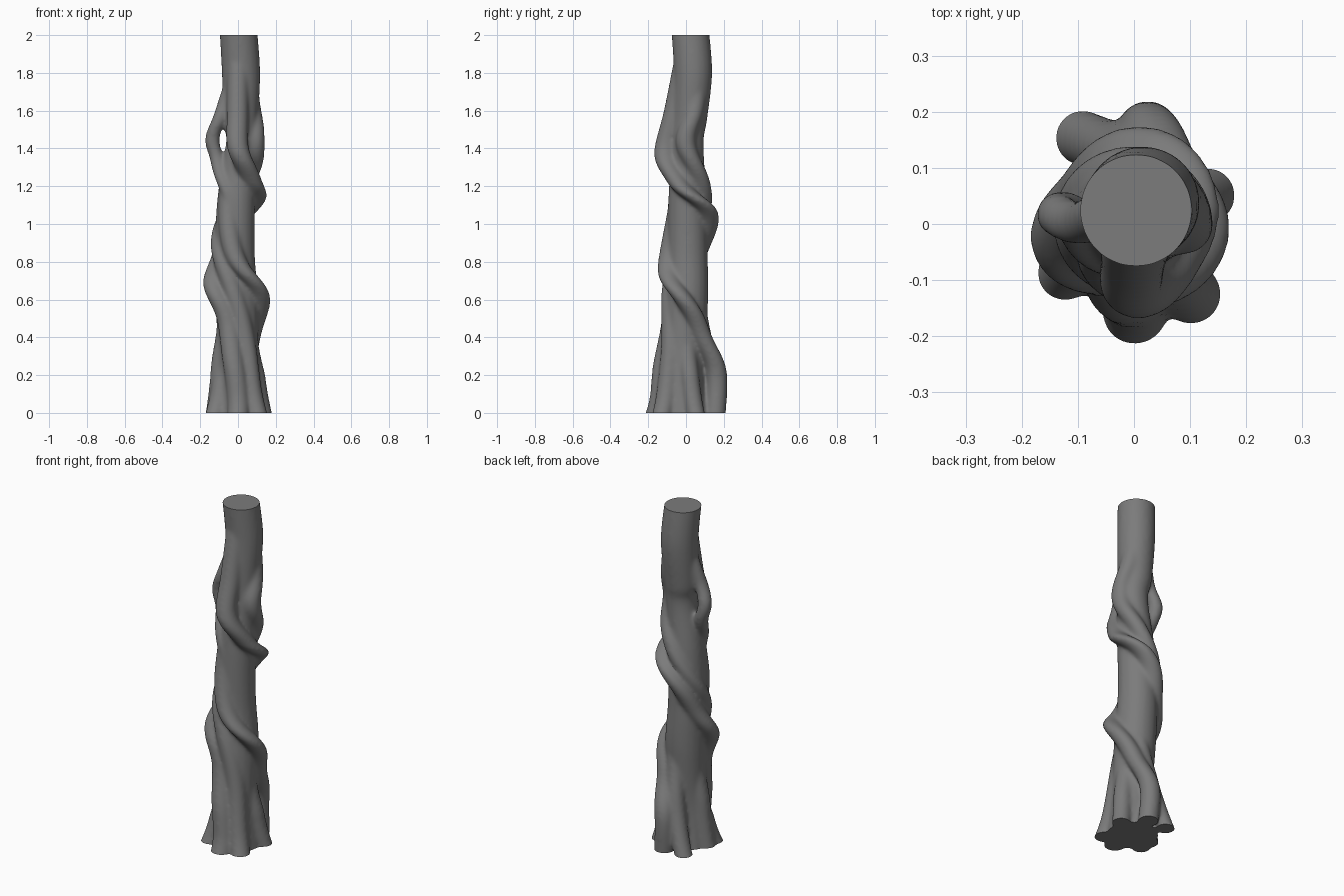
import bpy, bmesh, math

if "Cube" in bpy.data.objects:
    bpy.data.objects.remove(bpy.data.objects["Cube"])

SEG = 20


def spline(keys, steps=10):
    """Catmull-Rom interpolation through tuples of numbers."""
    out = []
    for i in range(len(keys) - 1):
        a, b = keys[max(i - 1, 0)], keys[i]
        c, d = keys[i + 1], keys[min(i + 2, len(keys) - 1)]
        for s in range(steps):
            t = s / steps
            out.append([0.5 * (2 * q + (r - p) * t + (2 * p - 5 * q + 4 * r - u) * t * t
                               + (3 * q - p - 3 * r + u) * t ** 3)
                        for p, q, r, u in zip(a, b, c, d)])
    out.append(keys[-1])
    return out


def loft(bm, sections):
    """Closed tube through level circles (z, x, y, radius)."""
    rings = []
    for z, x, y, rad in sections:
        turn = [math.tau * k / SEG for k in range(SEG)]
        rings.append([bm.verts.new((x + rad * math.cos(a), y + rad * math.sin(a), z))
                      for a in turn])
    for lo, hi in zip(rings, rings[1:]):
        for k in range(SEG):
            n = (k + 1) % SEG
            bm.faces.new((lo[k], lo[n], hi[n], hi[k]))
    bm.faces.new(rings[0])
    bm.faces.new(rings[-1])


def strand(bm, rad, *keys):
    """Vine winding round the axis; key = (z, angle in degrees, distance)."""
    loft(bm, [(z, d * math.cos(math.radians(a)), d * math.sin(math.radians(a)), rad)
              for z, a, d in spline(keys)])


def root(bm, top, top_angle, foot_angle, reach):
    """Root that emerges from the trunk at height top and flares out to the ground."""
    keys = []
    for i in range(7):
        t = i / 6
        keys.append((top * (1 - t) - 0.04 * t,
                     top_angle + (foot_angle - top_angle) * t,
                     0.045 + 0.035 * min(1, 2 * t) + (reach - 0.08) * t ** 2.2))
    strand(bm, 0.05, *keys)


bm = bmesh.new()

# Wavering core: z, x, y, radius
loft(bm, spline([(2.05, 0, .02, .1), (1.8, .016, .037, .102), (1.55, .013, .02, .092),
                 (1.43, .02, .01, .084), (1.15, -.008, .007, .1), (.85, -.018, .008, .107),
                 (.6, -.005, .005, .113), (.25, 0, -.015, .112), (-.05, 0, -.015, .145)]))

# Open loop on the left
strand(bm, .039, (1.75, 150, .04), (1.58, 178, .09), (1.45, 173, .137),
       (1.33, 175, .108), (1.18, 220, .078), (1, 265, .05))
# Front bulge winding right, behind, left, and down into the front root
strand(bm, .058, (1.85, -90, .01), (1.6, -92, .06), (1.38, -87, .112), (1.22, -30, .085),
       (1.06, 72, .12), (.84, 146, .097), (.67, 195, .131), (.48, 235, .09),
       (.25, 260, .12), (.08, 270, .135), (-.04, 270, .17))
# Upper right strand winding behind, left, and into the front right root
strand(bm, .054, (1.85, 60, .07), (1.62, 35, .082), (1.42, 0, .088), (1.2, 70, .085),
       (.9, 178, .092), (.65, 250, .08), (.4, 295, .085), (.12, 306, .125), (-.04, 310, .175))
# Middle strand winding right into the free back root
strand(bm, .055, (1.2, -150, .05), (1, -130, .075), (.8, -92, .094), (.62, -13, .118),
       (.42, 48, .105), (.22, 80, .164), (-.05, 77, .157))
# Flaring roots
for spec in ((.36, 200, 217, .168), (.7, 60, 124, .19), (.45, 0, 23, .152),
             (.6, 180, 190, .13)):
    root(bm, *spec)

bmesh.ops.recalc_face_normals(bm, faces=bm.faces)
mesh = bpy.data.meshes.new("twisted_trunk")
bm.to_mesh(mesh)
bm.free()
trunk = bpy.data.objects.new("twisted_trunk", mesh)
bpy.context.collection.objects.link(trunk)

# Fuse all strands into one soft skin
fuse = trunk.modifiers.new("fuse", 'REMESH')
fuse.mode = 'VOXEL'
fuse.voxel_size = 0.008
soft = trunk.modifiers.new("soften", 'SMOOTH')
soft.factor = 0.5
soft.iterations = 24
skin = bpy.data.meshes.new_from_object(
    trunk.evaluated_get(bpy.context.evaluated_depsgraph_get()))
trunk.modifiers.clear()
trunk.data = skin

# Saw both ends flat
bm = bmesh.new()
bm.from_mesh(skin)
for z, n in ((0, -1), (2, 1)):
    cut = bmesh.ops.bisect_plane(bm, geom=bm.verts[:] + bm.edges[:] + bm.faces[:],
                                 plane_co=(0, 0, z), plane_no=(0, 0, n), clear_outer=True)
    rim = [e for e in cut["geom_cut"] if isinstance(e, bmesh.types.BMEdge)]
    bmesh.ops.holes_fill(bm, edges=rim, sides=0)
bmesh.ops.recalc_face_normals(bm, faces=bm.faces)
bm.to_mesh(skin)
bm.free()

# Dark grey bark
bark = bpy.data.materials.new("bark")
bark.diffuse_color = (0.2, 0.2, 0.2, 1)
bark.use_nodes = True
bark.node_tree.nodes["Principled BSDF"].inputs["Base Color"].default_value = bark.diffuse_color
skin.materials.clear()
skin.materials.append(bark)

bpy.context.view_layer.objects.active = trunk
trunk.select_set(True)
bpy.ops.object.shade_smooth_by_angle(angle=math.radians(50))
